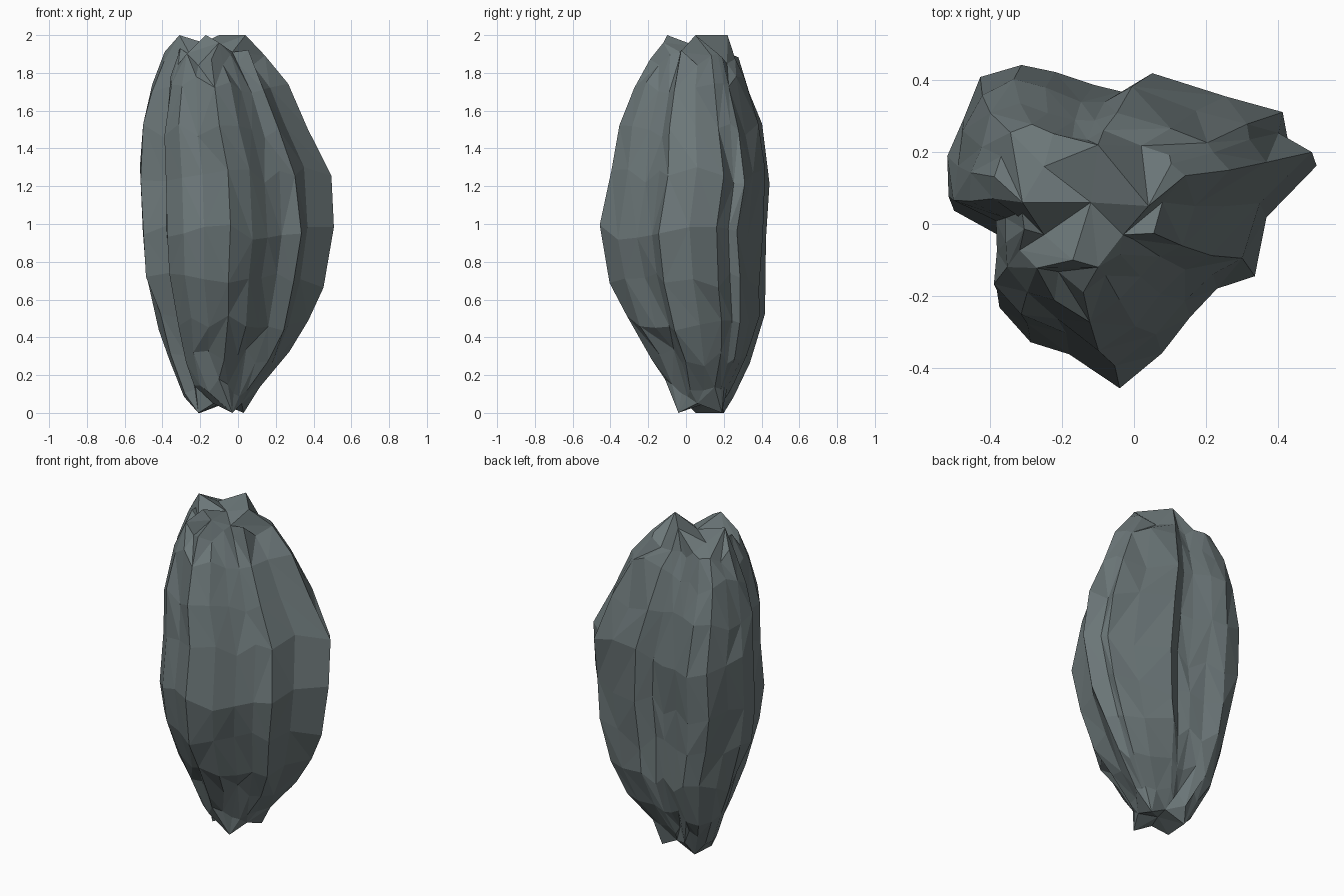
import bpy, bmesh, random
from mathutils import Vector

random.seed(11)
default_cube = bpy.data.objects.get("Cube")
if default_cube:
    bpy.data.objects.remove(default_cube, do_unlink=True)

# Ridged plan outline of the boulder at its widest
OUTLINE = [
    (.52, .18), (.45, .25), (.44, .30), (.28, .35), (.07, .43), (-.02, .38),
    (-.10, .39), (-.21, .42), (-.32, .46), (-.43, .41), (-.48, .28), (-.52, .17),
    (-.52, .05), (-.38, -.02), (-.37, -.12), (-.38, -.23), (-.30, -.34),
    (-.18, -.36), (-.04, -.46), (.08, -.37), (.16, -.26), (.24, -.18),
    (.34, -.14), (.38, .03)]

# Extents at each height: z, left x, right x, front y, back y
LEVELS = [
    (.13, -.29, .12, -.11, .27), (.29, -.37, .27, -.19, .35),
    (.48, -.43, .39, -.32, .42), (.70, -.49, .46, -.41, .43),
    (.95, -.52, .52, -.46, .44), (1.26, -.52, .49, -.40, .46),
    (1.50, -.51, .38, -.36, .41), (1.74, -.46, .27, -.28, .34),
    (1.88, -.39, .15, -.19, .28)]

# Broken peaks and notches: position, then how many outline points meet there
CROWN = [
    (.04, .05, 2, 4), (-.10, .22, 2, 4), (-.25, .16, 1.93, 2), (-.31, .06, 2, 3),
    (-.25, -.03, 1.89, 2), (-.17, -.10, 2, 2), (-.10, -.12, 1.96, 3),
    (-.03, -.03, 1.91, 4)]
FOOT = [
    (.03, .19, 0, 4), (-.07, .19, .05, 3), (-.20, .20, 0, 4), (-.21, .05, 0, 3),
    (-.13, 0, .05, 3), (-.03, -.04, 0, 4), (.02, .06, .05, 3)]


def remap(value, old_low, old_high, low, high):
    return low + (value - old_low) / (old_high - old_low) * (high - low)


def make_ring(bm, level):
    """Fit the outline to one height and chip its points at random."""
    z, left, right, front, back = level
    middle = Vector(((left + right) / 2, (front + back) / 2, z))
    ring = []
    for px, py in OUTLINE:
        point = Vector((remap(px, -.52, .52, left, right),
                        remap(py, -.46, .46, front, back), z))
        point = middle + (point - middle) * random.uniform(.95, 1.01)
        point.z += random.uniform(-.05, .05)
        ring.append(bm.verts.new(point))
    return ring


def make_end(bm, points, hub_position):
    """Build a jagged end, close its hollow and return it as a ring."""
    corners = [bm.verts.new(p[:3]) for p in points]
    hub = bm.verts.new(hub_position)
    for a, b in zip(corners, corners[1:] + corners[:1]):
        bm.faces.new((a, b, hub))
    return [v for v, p in zip(corners, points) for _ in range(p[3])]


def add_triangle(bm, *verts):
    if len(set(verts)) == 3:
        bm.faces.new(verts)


# Boulder body
bm = bmesh.new()
rings = [make_end(bm, FOOT, (-.09, .10, .05))]
rings += [make_ring(bm, level) for level in LEVELS]
rings.append(make_end(bm, CROWN, (-.12, .06, 1.94)))
count = len(OUTLINE)
for lower, upper in zip(rings, rings[1:]):
    for i in range(count):
        j = (i + 1) % count
        a, b, c, d = lower[i], lower[j], upper[j], upper[i]
        if random.random() < .5:
            add_triangle(bm, a, b, c)
            add_triangle(bm, a, c, d)
        else:
            add_triangle(bm, a, b, d)
            add_triangle(bm, b, c, d)
bmesh.ops.recalc_face_normals(bm, faces=bm.faces)

mesh = bpy.data.meshes.new("boulder")
bm.to_mesh(mesh)
bm.free()
boulder = bpy.data.objects.new("boulder", mesh)
bpy.context.collection.objects.link(boulder)

# Slate grey stone
stone = bpy.data.materials.new("slate_grey")
stone.use_nodes = True
colour = (.15, .185, .19, 1)
stone.diffuse_color = colour
stone.node_tree.nodes["Principled BSDF"].inputs["Base Color"].default_value = colour
mesh.materials.append(stone)
